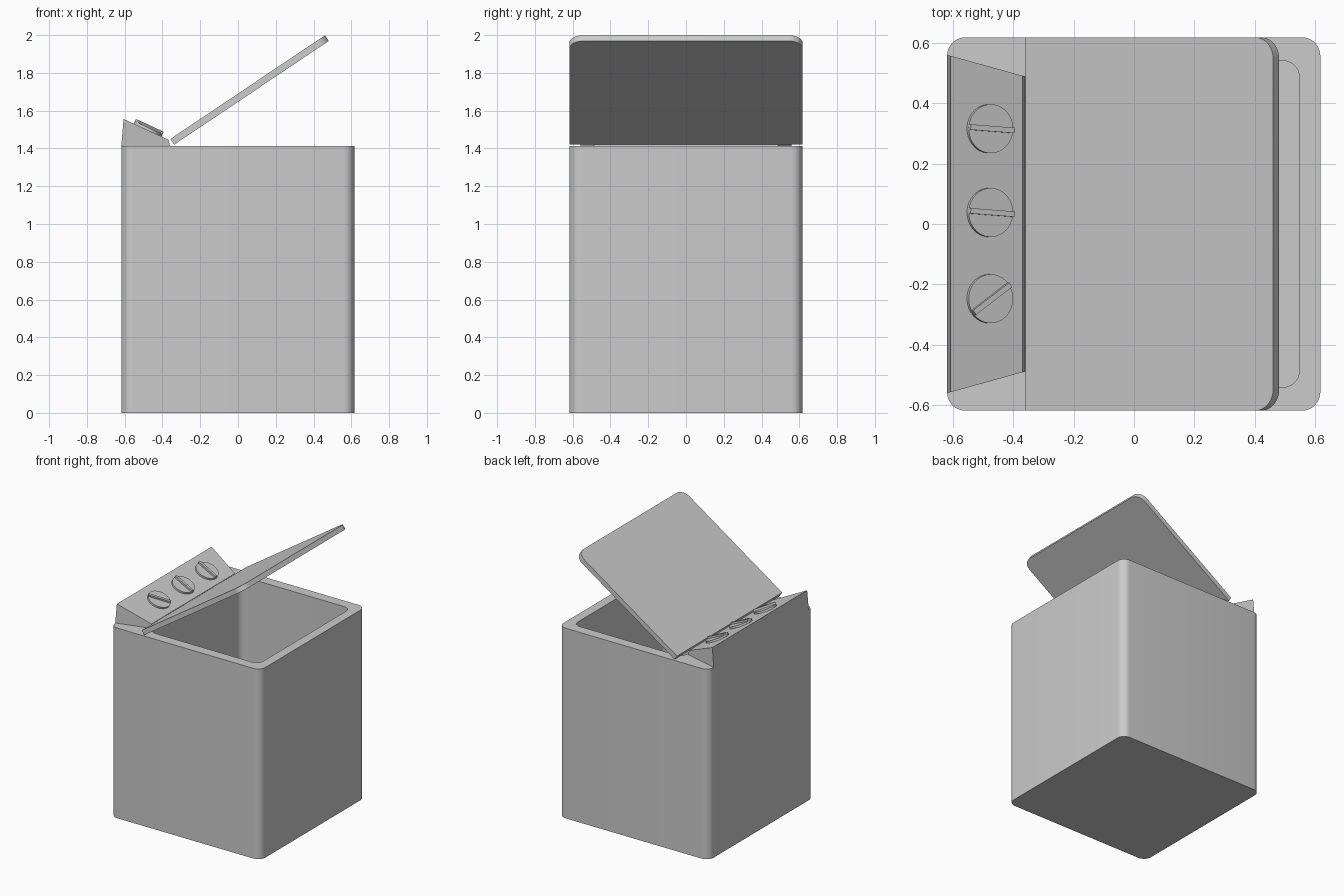
import bpy, bmesh, math
from mathutils import Matrix, Vector

if "Cube" in bpy.data.objects:
    bpy.data.objects.remove(bpy.data.objects["Cube"])


def rounded_loop(x0, x1, y0, y1, radii, z, seg=8):
    """Rounded rectangle; radii ordered (+x+y, -x+y, -x-y, +x-y)."""
    pts = []
    corners = ((x1, y1, -1, -1), (x0, y1, 1, -1), (x0, y0, 1, 1), (x1, y0, -1, 1))
    for i, (cx, cy, sx, sy) in enumerate(corners):
        r = radii[i]
        if r == 0:
            pts.append(Vector((cx, cy, z)))
            continue
        for k in range(seg + 1):
            a = math.radians(90 * (i + k / seg))
            pts.append(Vector((cx + sx * r + r * math.cos(a),
                               cy + sy * r + r * math.sin(a), z)))
    return pts


def loft(name, loops, matrix=Matrix(), smooth=True):
    """Bridge successive loops and cap both ends."""
    bm = bmesh.new()
    rings = [[bm.verts.new(p) for p in loop] for loop in loops]
    for a, b in zip(rings, rings[1:]):
        n = len(a)
        for i in range(n):
            j = (i + 1) % n
            bm.faces.new((a[i], a[j], b[j], b[i]))
    bm.faces.new(rings[0][::-1])
    bm.faces.new(rings[-1])
    bmesh.ops.recalc_face_normals(bm, faces=bm.faces)
    mesh = bpy.data.meshes.new(name)
    bm.to_mesh(mesh)
    bm.free()
    obj = bpy.data.objects.new(name, mesh)
    bpy.context.collection.objects.link(obj)
    obj.matrix_world = matrix
    if smooth:
        mesh.shade_smooth()
        mesh.set_sharp_from_angle(angle=math.radians(30))
    return obj


TOP = 1.412

# Cabinet with open tub: outer shell, rim and inner walls in one loft
outer = (-0.618, 0.616, -0.617, 0.617, [0.06] * 4)
inner = (-0.35, 0.547, -0.54, 0.54, [0.055] * 4)
loft("cabinet", [rounded_loop(*outer, 0), rounded_loop(*outer, TOP),
                 rounded_loop(*inner, TOP), rounded_loop(*inner, 0.08)])

# Open lid, hinged behind the tub
tilt = math.atan2(0.55, 0.82)
hinge = Matrix.Translation((-0.338, 0, 1.42)) @ Matrix.Rotation(-tilt, 4, 'Y')
lid = (0, 0.985, -0.617, 0.617, [0.07, 0, 0, 0.07])
loft("lid", [rounded_loop(*lid, 0), rounded_loop(*lid, 0.036)], hinge)

# Control console: wedge profile, narrower towards the lid
profile = [(-0.618, TOP, 0.558), (-0.606, 1.556, 0.556),
           (-0.368, 1.446, 0.49), (-0.36, TOP, 0.487)]
loft("control_console", [[Vector((x, s * w, z)) for x, z, w in profile]
                         for s in (-1, 1)], smooth=False)

# Dials with grip bars on the sloping panel
slope = math.atan2(0.11, 0.238)
for i, (y, turn) in enumerate(((0.315, -4), (0.038, -4), (-0.247, 35))):
    m = (Matrix.Translation((-0.479, y, 1.497)) @ Matrix.Rotation(slope, 4, 'Y')
         @ Matrix.Rotation(math.radians(turn), 4, 'Z'))
    disc = (-0.081, 0.081, -0.081, 0.081, [0.081] * 4)
    bar = (-0.08, 0.08, -0.009, 0.009, [0] * 4)
    loft(f"dial_{i + 1}", [rounded_loop(*disc, -0.005), rounded_loop(*disc, 0.014)], m)
    loft(f"dial_grip_{i + 1}", [rounded_loop(*bar, 0.01), rounded_loop(*bar, 0.028)], m, False)
